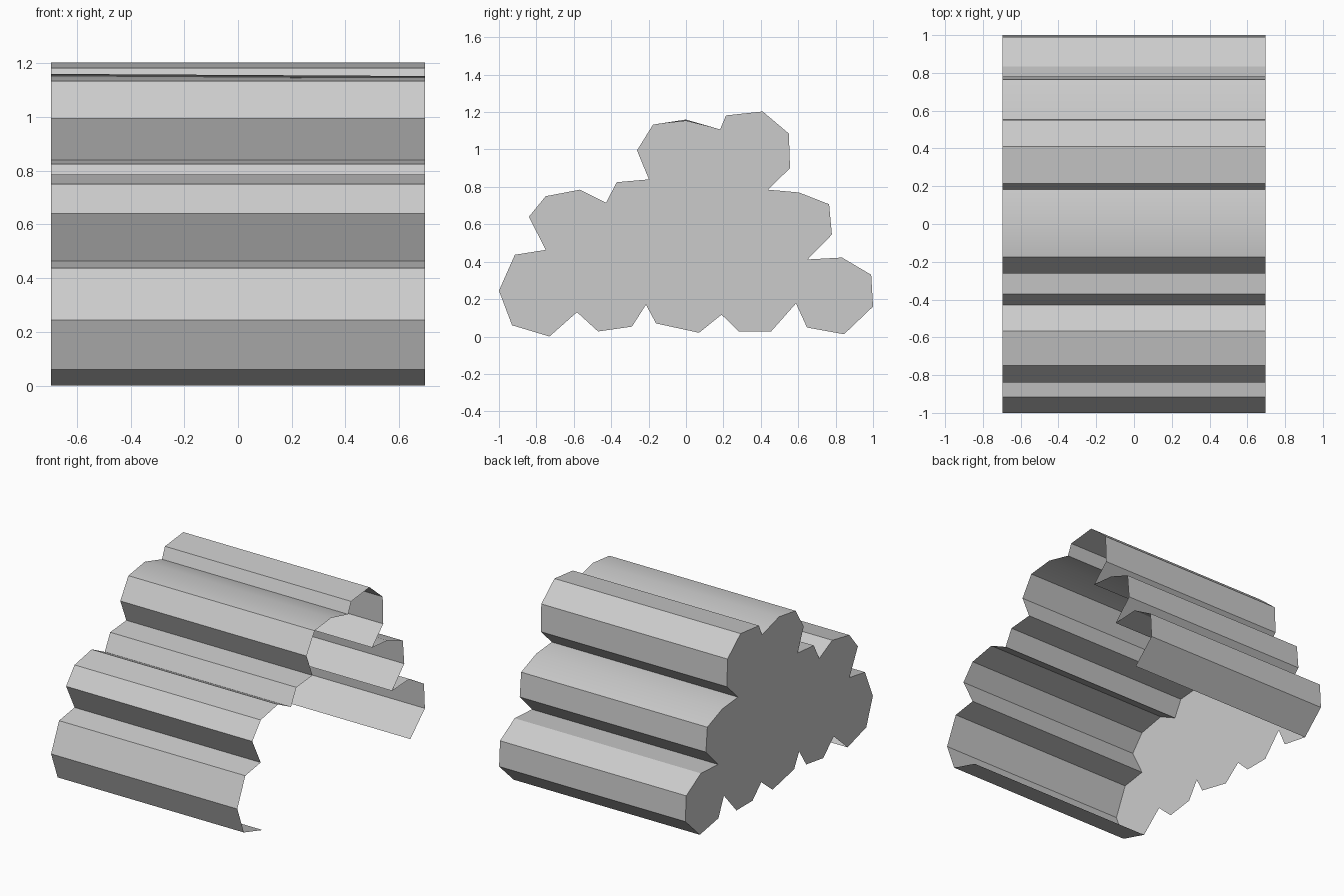
import bpy
import bmesh
import math

default_cube = bpy.data.objects.get("Cube")
if default_cube:
    bpy.data.objects.remove(default_cube, do_unlink=True)

HALF_LENGTH = 0.695

# One plain grey for the whole stack
grey = bpy.data.materials.new("light grey")
grey.use_nodes = True
colour = (0.6, 0.6, 0.6, 1)
grey.diffuse_color = colour
grey.node_tree.nodes["Principled BSDF"].inputs["Base Color"].default_value = colour

# Exposed outline of each log as (y, z), running from the front, over the top, to the back
front_bottom_log = [(-.73, 0), (-.93, .06), (-1, .245), (-.915, .437), (-.75, .463)]
front_middle_log = [(-.84, .64), (-.75, .75), (-.567, .785), (-.428, .715)]
inner_middle_log = [(-.37, .825), (-.198, .84)]
front_top_log = [(-.262, .995), (-.176, 1.133), (0, 1.16), (.182, 1.107)]
back_top_log = [(.214, 1.182), (.41, 1.203), (.55, 1.085), (.556, .9), (.438, .785)]
back_middle_log = [(.604, .77), (.765, .707), (.78, .545), (.65, .412)]
back_bottom_log = [(.834, .422), (.99, .33), (1, .16), (.845, .012)]

# Scalloped underside of the end wall, running from back to front
underside = [(.647, .048), (.588, .177), (.455, .027), (.283, .027), (.19, .117),
             (.07, .02), (-.16, .07), (-.214, .17), (-.289, .053), (-.47, .027),
             (-.583, .13)]

outline = (front_bottom_log + front_middle_log + inner_middle_log + front_top_log
           + back_top_log + back_middle_log + back_bottom_log)


def add_object(name, bm):
    """Turn a bmesh into a grey object with sharp edges kept."""
    mesh = bpy.data.meshes.new(name)
    bm.to_mesh(mesh)
    bm.free()
    mesh.materials.append(grey)
    obj = bpy.data.objects.new(name, mesh)
    bpy.context.collection.objects.link(obj)
    bpy.ops.object.select_all(action="DESELECT")
    obj.select_set(True)
    bpy.context.view_layer.objects.active = obj
    bpy.ops.object.shade_smooth_by_angle(angle=math.radians(30))
    return obj


# Bark sheet: open below and at the +x end
bm = bmesh.new()
near = [bm.verts.new((-HALF_LENGTH, y, z)) for y, z in outline]
far = [bm.verts.new((HALF_LENGTH, y, z)) for y, z in outline]
ridge = outline.index((0, 1.16))
far[ridge].co.z -= .008  # the top ridge dips slightly
for i in range(len(outline) - 1):
    bm.faces.new((near[i], far[i], far[i + 1], near[i + 1]))
add_object("log_stack_shell", bm)

# Flat wall closing the -x end
bm = bmesh.new()
bm.faces.new([bm.verts.new((-HALF_LENGTH, y, z)) for y, z in outline + underside])
add_object("log_stack_end", bm)
